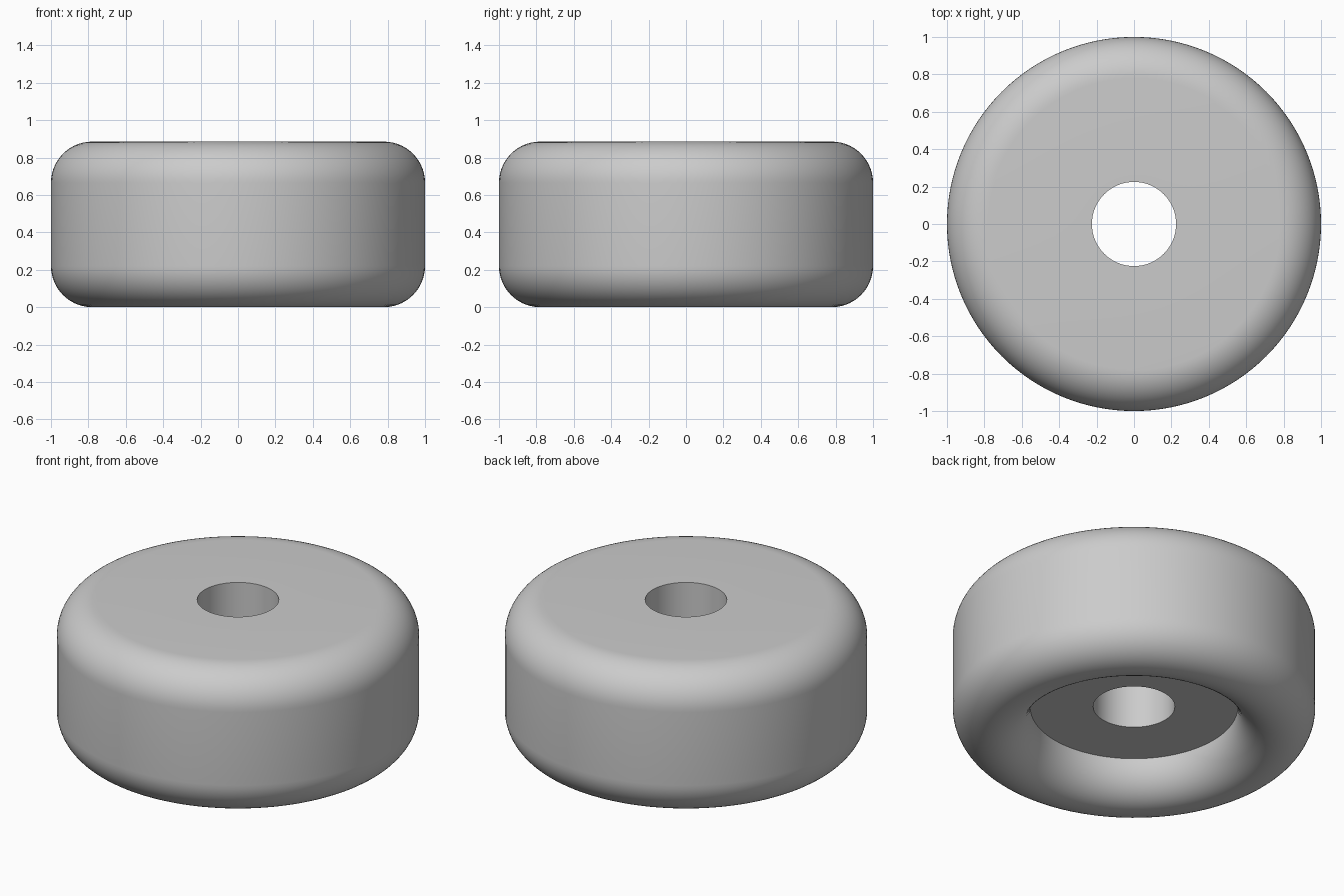
import bpy
import math

cube = bpy.data.objects.get("Cube")
if cube:
    bpy.data.objects.remove(cube, do_unlink=True)

# Main dimensions
OUTER, HEIGHT, BORE = 1.0, 0.885, 0.225
FILLET = 0.22
RECESS, FLOOR = 0.573, 0.223
SEGMENTS, ARC_STEPS = 128, 14


def arc(cr, cz, rr, rz, start, end):
    """Points (radius, height) of an elliptic arc in the profile plane."""
    points = []
    for i in range(ARC_STEPS + 1):
        a = math.radians(start + (end - start) * i / ARC_STEPS)
        points.append((cr + rr * math.cos(a), cz + rz * math.sin(a)))
    return points


# Closed cross-section: bore, top, outer wall, rounded rim, underside recess
centre = OUTER - FILLET
profile = [(BORE, FLOOR), (BORE, HEIGHT)]
profile += arc(centre, HEIGHT - FILLET, FILLET, FILLET, 90, 0)
profile += arc(centre, FILLET, FILLET, FILLET, 0, -90)
profile += arc(centre, FLOOR, centre - RECESS, FLOOR, -90, -180)[1:]

# Revolve the cross-section about the vertical axis
n = len(profile)
verts, faces = [], []
for s in range(SEGMENTS):
    t = math.tau * s / SEGMENTS
    verts += [(r * math.cos(t), r * math.sin(t), z) for r, z in profile]
    a, b = s * n, (s + 1) % SEGMENTS * n
    for i in range(n):
        j = (i + 1) % n
        faces.append((a + i, a + j, b + j, b + i))

mesh = bpy.data.meshes.new("rounded_foot")
mesh.from_pydata(verts, [], faces)
mesh.update()
foot = bpy.data.objects.new("rounded_foot", mesh)
bpy.context.collection.objects.link(foot)

# Plain grey material
grey = bpy.data.materials.new("plain_grey")
grey.use_nodes = True
colour = (0.6, 0.6, 0.6, 1.0)
grey.diffuse_color = colour
grey.node_tree.nodes["Principled BSDF"].inputs["Base Color"].default_value = colour
mesh.materials.append(grey)

# Smooth curves with crisp bore and recess edges
bpy.ops.object.select_all(action='DESELECT')
foot.select_set(True)
bpy.context.view_layer.objects.active = foot
bpy.ops.object.mode_set(mode='EDIT')
bpy.ops.mesh.select_all(action='SELECT')
bpy.ops.mesh.normals_make_consistent(inside=False)
bpy.ops.object.mode_set(mode='OBJECT')
bpy.ops.object.shade_smooth_by_angle(angle=math.radians(35))
